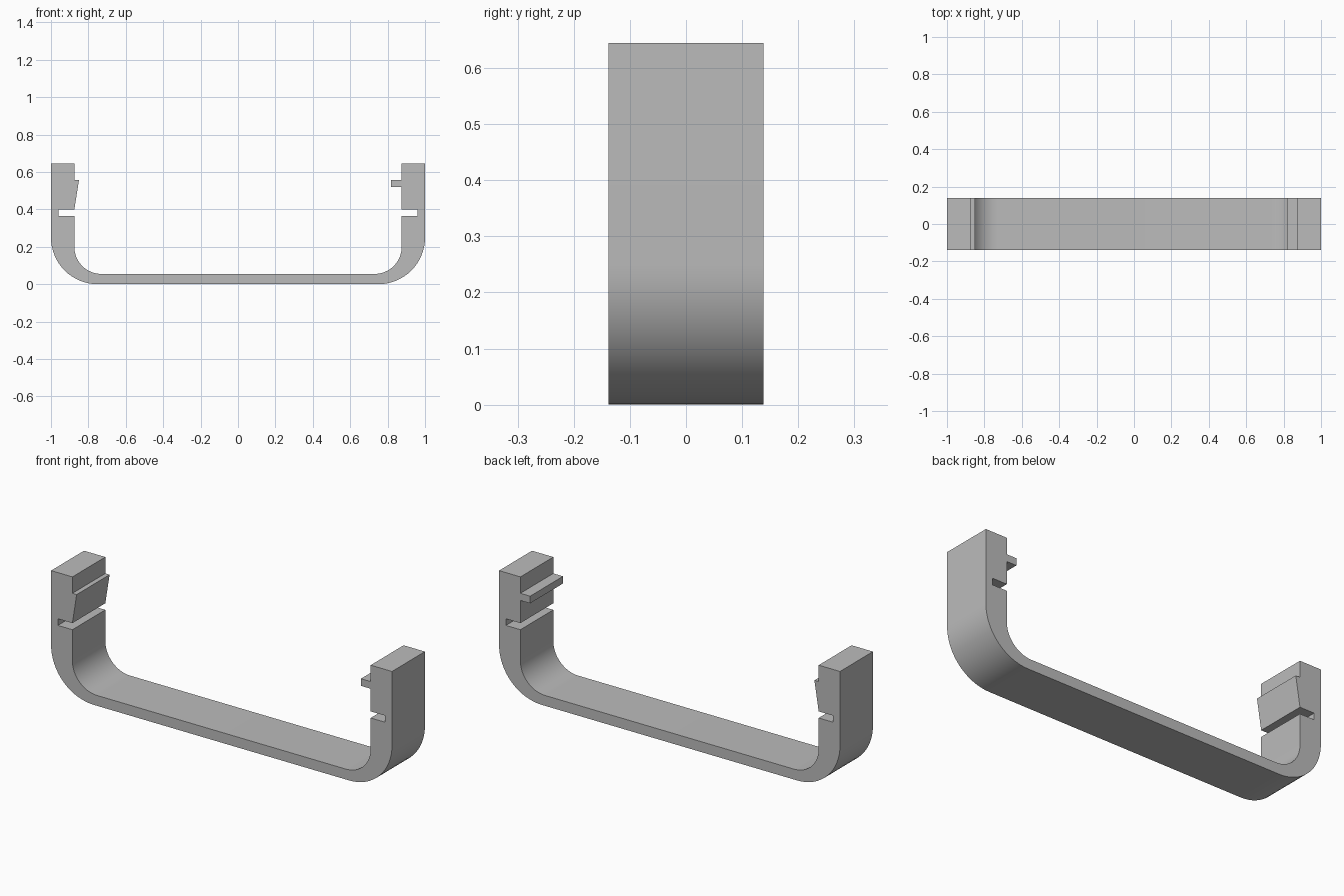
import bpy, bmesh
from math import cos, sin, pi

if "Cube" in bpy.data.objects:
    bpy.data.objects.remove(bpy.data.objects["Cube"], do_unlink=True)

HALF_DEPTH, HEIGHT = 0.138, 0.645
INNER, FLOOR = 0.875, 0.055          # inner wall position, floor thickness
R_OUT, R_IN = 0.25, 0.145            # corner radii
SLOT_LOW, SLOT_TOP, SLOT_X = 0.365, 0.40, 0.96
CATCH_TOP = 0.558
STEPS = 16

grey = bpy.data.materials.new("plain grey")
grey.use_nodes = True
colour = (0.5, 0.5, 0.5, 1)
grey.diffuse_color = colour
grey.node_tree.nodes["Principled BSDF"].inputs["Base Color"].default_value = colour


def half_profile(catch):
    """Right half outline, from the floor centre up the outside and back down the inside."""
    def arc(cx, cz, r):
        return [(cx + r * sin(a), cz - r * cos(a))
                for a in (i * pi / 2 / STEPS for i in range(STEPS + 1))]
    outside = arc(1 - R_OUT, R_OUT, R_OUT) + [(1, HEIGHT), (INNER, HEIGHT)]
    slot = [(INNER, SLOT_TOP), (SLOT_X, SLOT_TOP), (SLOT_X, SLOT_LOW), (INNER, SLOT_LOW)]
    inside = arc(INNER - R_IN, FLOOR + R_IN, R_IN)[::-1]
    return outside + catch + slot + inside


# Square tab on the left arm, sloped wedge on the right arm
tab = [(INNER, CATCH_TOP), (0.818, CATCH_TOP), (0.818, 0.52), (INNER, 0.52)]
wedge = [(INNER, CATCH_TOP), (0.85, CATCH_TOP)]
outline = half_profile(tab) + [(-x, z) for x, z in reversed(half_profile(wedge))]

# Extrude the clip outline through its depth
bm = bmesh.new()
face = bm.faces.new([bm.verts.new((x, -HALF_DEPTH, z)) for x, z in outline])
side = bmesh.ops.extrude_face_region(bm, geom=[face], use_keep_orig=True)
moved = [v for v in side["geom"] if isinstance(v, bmesh.types.BMVert)]
bmesh.ops.translate(bm, verts=moved, vec=(0, 2 * HALF_DEPTH, 0))
bmesh.ops.recalc_face_normals(bm, faces=bm.faces)
mesh = bpy.data.meshes.new("clip_bracket")
bm.to_mesh(mesh)
bm.free()
mesh.materials.append(grey)
bracket = bpy.data.objects.new("clip_bracket", mesh)
bpy.context.collection.objects.link(bracket)

# Smooth the rounded corners only
bpy.context.view_layer.objects.active = bracket
bracket.select_set(True)
bpy.ops.object.shade_smooth_by_angle(angle=pi / 6)
